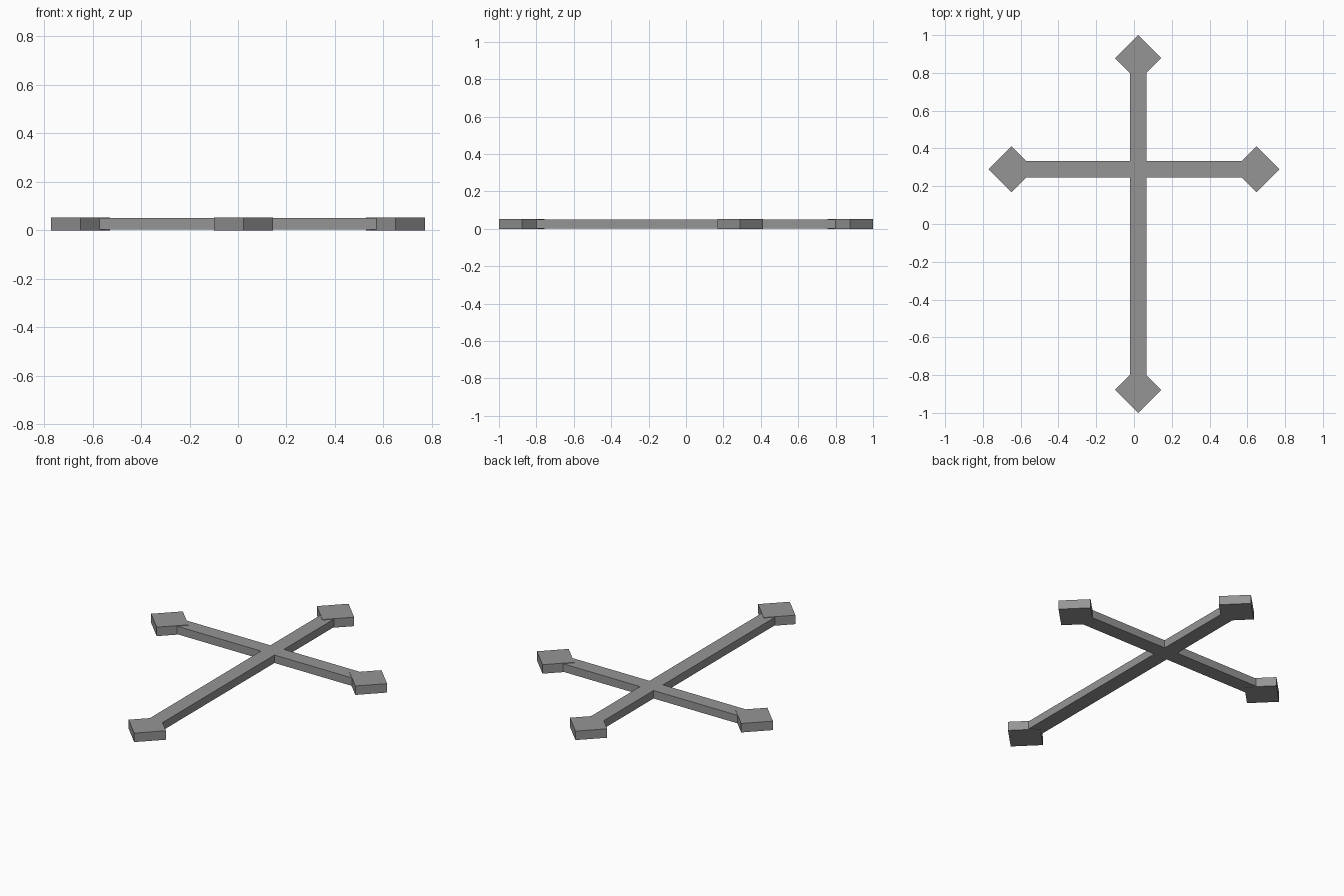
import bpy, bmesh

if "Cube" in bpy.data.objects:
    bpy.data.objects.remove(bpy.data.objects["Cube"])

mat = bpy.data.materials.new("mid_grey")
mat.diffuse_color = (0.3, 0.3, 0.3, 1)
mat.use_nodes = True
mat.node_tree.nodes["Principled BSDF"].inputs["Base Color"].default_value = mat.diffuse_color


def prism(name, outline, z0, z1):
    """Extrude a flat outline from z0 up to z1."""
    bm = bmesh.new()
    face = bm.faces.new([bm.verts.new((x, y, z0)) for x, y in outline])
    up = bmesh.ops.extrude_face_region(bm, geom=[face])
    for v in up["geom"]:
        if isinstance(v, bmesh.types.BMVert):
            v.co.z = z1
    bmesh.ops.recalc_face_normals(bm, faces=bm.faces)
    mesh = bpy.data.meshes.new(name)
    bm.to_mesh(mesh)
    bm.free()
    mesh.materials.append(mat)
    bpy.context.collection.objects.link(bpy.data.objects.new(name, mesh))


CX, CY = 0.022, 0.29       # crossing point
W = 0.044                  # half bar width
R = 0.122                  # half diamond diagonal
LEFT, RIGHT, BACK, FRONT = -0.649, 0.649, 0.878, -0.878

# Cross bars as one outline, ending inside the diamond tips
l, r, b, f = LEFT + 0.07, RIGHT - 0.07, BACK - 0.07, FRONT + 0.07
x0, x1, y0, y1 = CX - W, CX + W, CY - W, CY + W
prism("cross_bars", [(x0, f), (x1, f), (x1, y0), (r, y0), (r, y1), (x1, y1),
                     (x1, b), (x0, b), (x0, y1), (l, y1), (l, y0), (x0, y0)],
      0.003, 0.05)

# Diamond tips
for name, cx, cy in (("left_tip", LEFT, CY), ("right_tip", RIGHT, CY),
                     ("back_tip", CX, BACK), ("front_tip", CX, FRONT)):
    prism(name, [(cx - R, cy), (cx, cy - R), (cx + R, cy), (cx, cy + R)], 0, 0.053)
